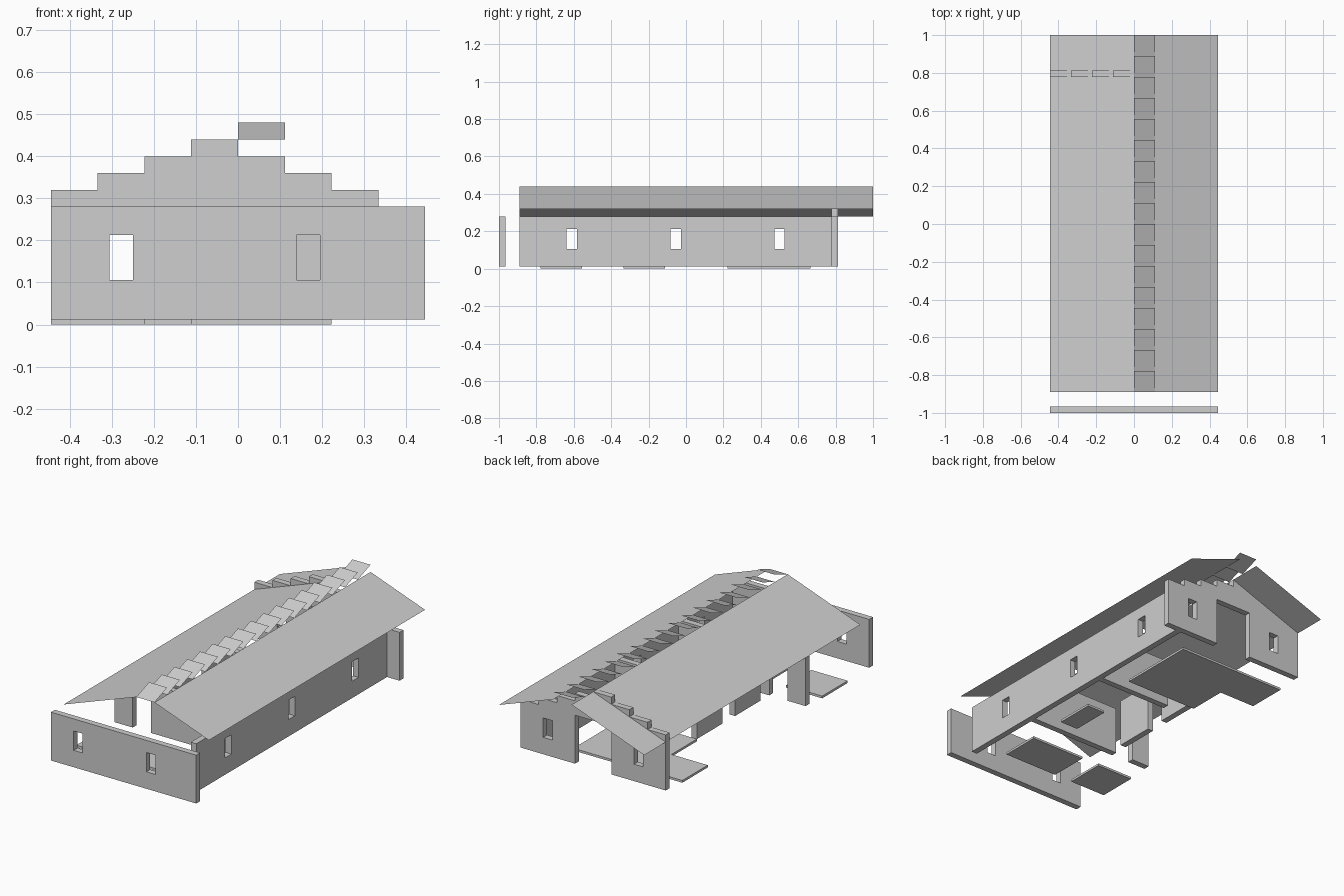
import bpy, bmesh
from mathutils import Matrix

if "Cube" in bpy.data.objects:
    bpy.data.objects.remove(bpy.data.objects["Cube"])

U = 1 / 9            # planning grid cell
T = 0.034            # wall thickness
Z0, Z1 = 0.0125, 0.28    # wall base and top
STEP = 0.04          # roof rise per cell

plaster = bpy.data.materials.new("pale_grey")
plaster.diffuse_color = (0.62, 0.62, 0.62, 1)
plaster.use_nodes = True
plaster.node_tree.nodes["Principled BSDF"].inputs["Base Color"].default_value = plaster.diffuse_color


def add_object(name, mesh):
    mesh.materials.clear()
    mesh.materials.append(plaster)
    ob = bpy.data.objects.new(name, mesh)
    bpy.context.collection.objects.link(ob)
    return ob


def slab(name, outline, holes, matrix, depth):
    """Extruded flat outline with holes, baked into a mesh."""
    cu = bpy.data.curves.new(name, 'CURVE')
    cu.dimensions = '2D'
    cu.fill_mode = 'BOTH'
    cu.extrude = depth / 2
    for loop in [outline] + holes:
        sp = cu.splines.new('POLY')
        sp.points.add(len(loop) - 1)
        for p, (a, b) in zip(sp.points, loop):
            p.co = (a, b, 0, 1)
        sp.use_cyclic_u = True
    tmp = bpy.data.objects.new(name + "_tmp", cu)
    bpy.context.collection.objects.link(tmp)
    dg = bpy.context.evaluated_depsgraph_get()
    mesh = bpy.data.meshes.new_from_object(tmp.evaluated_get(dg))
    bpy.data.objects.remove(tmp)
    mesh.transform(matrix)
    for p in mesh.polygons:
        p.use_smooth = False
    return add_object(name, mesh)


def rect(a0, a1, b0, b1):
    return [(a0, b0), (a1, b0), (a1, b1), (a0, b1)]


def window(cell):
    a = cell * U + U / 4
    return rect(a, a + U / 2, 0.106, 0.213)


def wall_x(name, y, outline, windows=()):
    """Wall running along x, starting at depth y."""
    m = Matrix(((1, 0, 0, 0), (0, 0, -1, y + T / 2), (0, 1, 0, 0), (0, 0, 0, 1)))
    return slab(name, outline, [window(w) for w in windows], m, T)


def wall_y(name, x, outline, windows=()):
    """Wall running along y, starting at x."""
    m = Matrix(((0, 0, 1, x + T / 2), (1, 0, 0, 0), (0, 1, 0, 0), (0, 0, 0, 1)))
    return slab(name, outline, [window(w) for w in windows], m, T)


def sheets(name, quads):
    bm = bmesh.new()
    for q in quads:
        bm.faces.new([bm.verts.new(c) for c in q])
    mesh = bpy.data.meshes.new(name)
    bm.to_mesh(mesh)
    bm.free()
    return add_object(name, mesh)


def run(c0, c1):
    return rect(c0 * U, c1 * U, Z0, Z1)


# outer walls
wall_x("front_wall", -1, run(-4, 4), (-3, 1))
wall_y("right_wall", 3 * U, run(-8, 7), (-6, -1, 4))

# stepped back wall with a doorway notch
pts = [(-4 * U, Z0)]
for i, level in enumerate([1, 2, 3, 4, 3, 2, 1, 0]):
    z = Z1 + level * STEP
    pts += [((i - 4) * U, z), ((i - 3) * U, z)]
pts += [(4 * U, Z0), (U, Z0), (U, Z1), (-U, Z1), (-U, Z0)]
wall_x("back_wall", 7 * U, pts, (-3, 2))

# inner partitions
wall_x("front_partition", -4 * U, run(-2, 3))
wall_x("front_partition_end", -4 * U, run(-4, -3))
wall_x("middle_partition", U, run(-1, 3))
wall_y("porch_wall_front", -2 * U, run(-3, -1))
wall_y("porch_wall_back", -2 * U, run(0, 2))

# floor plates
floor_m = Matrix.Translation((0, 0, Z0 / 2))
plates = {
    "front_room_floor": rect(-U, 2 * U, -7 * U, -5 * U),
    "front_porch_floor": rect(-4 * U, -2 * U, -7 * U, -5 * U),
    "small_room_floor": rect(U, 2 * U, -3 * U, -U),
    "main_room_floor": [(-2 * U, 2 * U), (2 * U, 2 * U), (2 * U, 6 * U),
                        (-4 * U, 6 * U), (-4 * U, 4 * U), (-2 * U, 4 * U)],
}
for name, outline in plates.items():
    slab(name, outline, [], floor_m, Z0)

# roof slopes
Y0, Y1 = -8 * U, 1
ridge = Z1 + 4 * STEP
sheets("left_roof", [[(-4 * U, Y0, Z1), (0, Y0, ridge), (0, Y1, ridge), (-4 * U, Y1, Z1)]])
sheets("right_roof", [[(U, Y0, ridge), (4 * U, Y0, Z1 + STEP),
                       (4 * U, Y1, Z1 + STEP), (U, Y1, ridge)]])

# tilted ridge louvres
sheets("ridge_louvres", [
    [(0, k * U, ridge), (U, k * U, ridge),
     (U, (k + 1) * U, ridge + STEP), (0, (k + 1) * U, ridge + STEP)]
    for k in range(-8, 9)])
